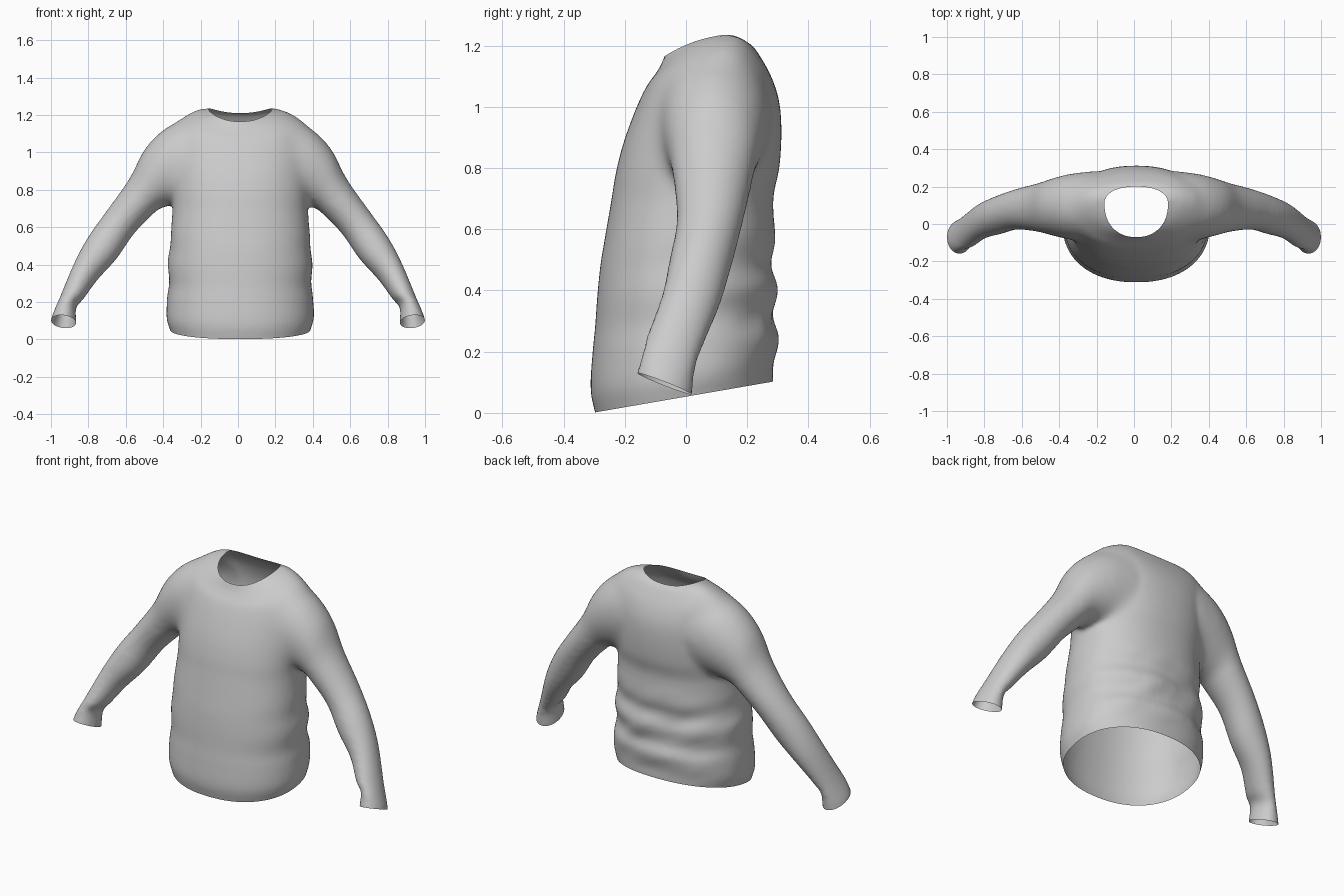
import bpy, bmesh, math
from mathutils import Vector, noise

if "Cube" in bpy.data.objects:
    bpy.data.objects.remove(bpy.data.objects["Cube"])

SEG = 64


def spline(rows, t):
    """Catmull-Rom interpolation through rows of parameters."""
    i = min(int(t), len(rows) - 2)
    f = t - i
    a, b = rows[max(i - 1, 0)], rows[i]
    c, d = rows[i + 1], rows[min(i + 2, len(rows) - 1)]
    return [0.5 * (2 * q + (r - p) * f + (2 * p - 5 * q + 4 * r - s) * f * f
                   + (3 * q - p - 3 * r + s) * f ** 3) for p, q, r, s in zip(a, b, c, d)]


def loft(bm, rows, ring_point, steps=4):
    """Closed tube through interpolated rings."""
    rings = []
    for k in range((len(rows) - 1) * steps + 1):
        row = spline(rows, k / steps)
        rings.append([bm.verts.new(ring_point(row, 2 * math.pi * j / SEG)) for j in range(SEG)])
    faces = []
    for a, b in zip(rings, rings[1:]):
        for j in range(SEG):
            n = (j + 1) % SEG
            faces.append(bm.faces.new((a[j], a[n], b[n], b[j])))
    faces += [bm.faces.new(rings[0]), bm.faces.new(rings[-1])]
    bmesh.ops.recalc_face_normals(bm, faces=faces)


def torso_point(row, a):
    w, yf, zf, yb, zb, ym, bump = row
    c, s = math.cos(a), math.sin(a)
    e = 0.9
    x = 0.012 + w * math.copysign(abs(c) ** e, c)
    depth = (yb - ym) if s > 0 else (ym - yf)
    y = ym + depth * math.copysign(abs(s) ** e, s)
    z = zf + (zb - zf) * (y - yf) / (yb - yf) + bump * c * c
    return Vector((x, y, z))


def sleeve_point(side):
    def point(row, a):
        xt, zt, xb, zb, y0, y1, tilt = row
        c, s = math.cos(a), math.sin(a)
        return Vector((side * ((xt + xb) / 2 + c * (xt - xb) / 2),
                       (y0 + y1) / 2 + s * (y1 - y0) / 2,
                       (zt + zb) / 2 + c * (zt - zb) / 2 - s * tilt))
    return point


# Torso rings: half width, front y, front z, back y, back z, middle y, side lift
TORSO = [
    (.355, -.28, -.07, .275, .03, 0, 0),
    (.375, -.297, 0, .285, .10, 0, 0),
    (.394, -.312, .08, .285, .15, 0, 0),
    (.390, -.305, .20, .302, .24, 0, 0),
    (.380, -.297, .28, .282, .31, 0, 0),
    (.386, -.29, .38, .297, .40, 0, 0),
    (.376, -.28, .48, .277, .48, 0, 0),
    (.372, -.267, .56, .290, .56, 0, 0),
    (.362, -.243, .70, .285, .70, .02, 0),
    (.366, -.230, .78, .305, .80, .03, 0),
    (.37, -.205, .88, .312, .92, .05, 0),
    (.37, -.165, .99, .304, 1.02, .08, .03),
    (.35, -.13, 1.065, .278, 1.10, .10, .065),
    (.30, -.105, 1.10, .242, 1.165, .11, .055),
    (.24, -.085, 1.13, .217, 1.20, .11, .048),
    (.17, -.07, 1.165, .20, 1.21, .11, .038),
]
NECK = TORSO[-1]

# Sleeve rings: upper x, upper z, lower x, lower z, front y, back y, tilt
SLEEVE = [
    (.20, 1.19, .13, .76, -.09, .28, 0),
    (.30, 1.175, .24, .74, -.09, .28, 0),
    (.40, 1.125, .34, .72, -.08, .265, 0),
    (.50, 1.02, .415, .70, -.06, .24, 0),
    (.58, .86, .47, .655, -.04, .215, 0),
    (.70, .69, .56, .56, -.03, .185, 0),
    (.80, .55, .65, .43, -.055, .15, 0),
    (.875, .41, .75, .32, -.08, .11, .01),
    (.95, .23, .825, .22, -.13, .05, .02),
    (.975, .17, .865, .175, -.14, .03, .03),
    (1.0, .105, .865, .085, -.16, .02, .035),
    (1.01, .03, .87, .01, -.18, .01, .035),
]

mesh = bpy.data.meshes.new("sweater")
sweater = bpy.data.objects.new("sweater", mesh)
bpy.context.collection.objects.link(sweater)
bm = bmesh.new()
loft(bm, TORSO, torso_point)
for side in (-1, 1):
    loft(bm, SLEEVE, sleeve_point(side))
bm.to_mesh(mesh)
bm.free()

# Fuse body and sleeves into one cloth surface, with extra softening at the shoulders
bpy.context.view_layer.objects.active = sweater
sweater.select_set(True)
remesh = sweater.modifiers.new("fuse", 'REMESH')
remesh.mode = 'VOXEL'
remesh.voxel_size = 0.014
bpy.ops.object.modifier_apply(modifier="fuse")
group = sweater.vertex_groups.new(name="shoulders")
for v in mesh.vertices:
    x, z = abs(v.co.x), v.co.z
    weight = min(1, max(0, (x - .2) * 12)) * min(1, max(0, (.58 - x) * 8)) * min(1, max(0, (z - .72) * 8))
    group.add([v.index], weight, 'REPLACE')
for name, count, vg in (("soften", 6, ""), ("soften_shoulders", 70, "shoulders")):
    mod = sweater.modifiers.new(name, 'SMOOTH')
    mod.factor = 0.5
    mod.iterations = count
    mod.vertex_group = vg
    bpy.ops.object.modifier_apply(modifier=name)
sweater.vertex_groups.clear()

bm = bmesh.new()
bm.from_mesh(mesh)


def cut(region, co, normal):
    """Slice one opening and discard everything below the plane."""
    co, normal = Vector(co), Vector(normal).normalized()
    faces = [f for f in bm.faces if region(f.calc_center_median())]
    geom = set(faces)
    for f in faces:
        geom.update(f.edges)
        geom.update(f.verts)
    bmesh.ops.bisect_plane(bm, geom=list(geom), plane_co=co, plane_no=normal)
    dead = [f for f in bm.faces if region(f.calc_center_median())
            and (f.calc_center_median() - co).dot(normal) < 0]
    bmesh.ops.delete(bm, geom=dead, context='FACES')


# Hem and cuff openings
cut(lambda c: abs(c.x) < .6 and c.z < .3, (0, -.295, .002), (0, -.173, 1))
for side in (-1, 1):
    cut(lambda c: side * c.x > .75 and c.z < .3, (side * .932, -.07, .095), (-side * .1, .39, 1))


# Neck opening: remove the cap and pull its rim onto the neckline
def neck_angle(v):
    depth = (NECK[3] - NECK[5]) if v.y > NECK[5] else (NECK[5] - NECK[1])
    p = Vector(((v.x - .012) / NECK[0], (v.y - NECK[5]) / depth))
    return p.length, math.atan2(p.y, p.x)


cap = [v for v in bm.verts if v.co.z > 1.08 and neck_angle(v.co)[0] < 1.0]
bmesh.ops.delete(bm, geom=cap, context='VERTS')
for v in bm.verts:
    if v.is_boundary and v.co.z > 1.0:
        v.co = torso_point(NECK, neck_angle(v.co)[1])

# Soft creases on the lower back and flanks
bm.normal_update()
for v in bm.verts:
    x, y, z = v.co
    if abs(x) < .45 and .12 < z < .65:
        weight = min(1, max(0, y + .12) * 5) * math.sin(math.pi * (z - .12) / .53)
        v.co += v.normal * weight * .012 * noise.noise(Vector((x * 5, y * 4, z * 9 + x * 4)))

bm.to_mesh(mesh)
bm.free()
bpy.ops.object.shade_smooth_by_angle(angle=math.radians(50))
